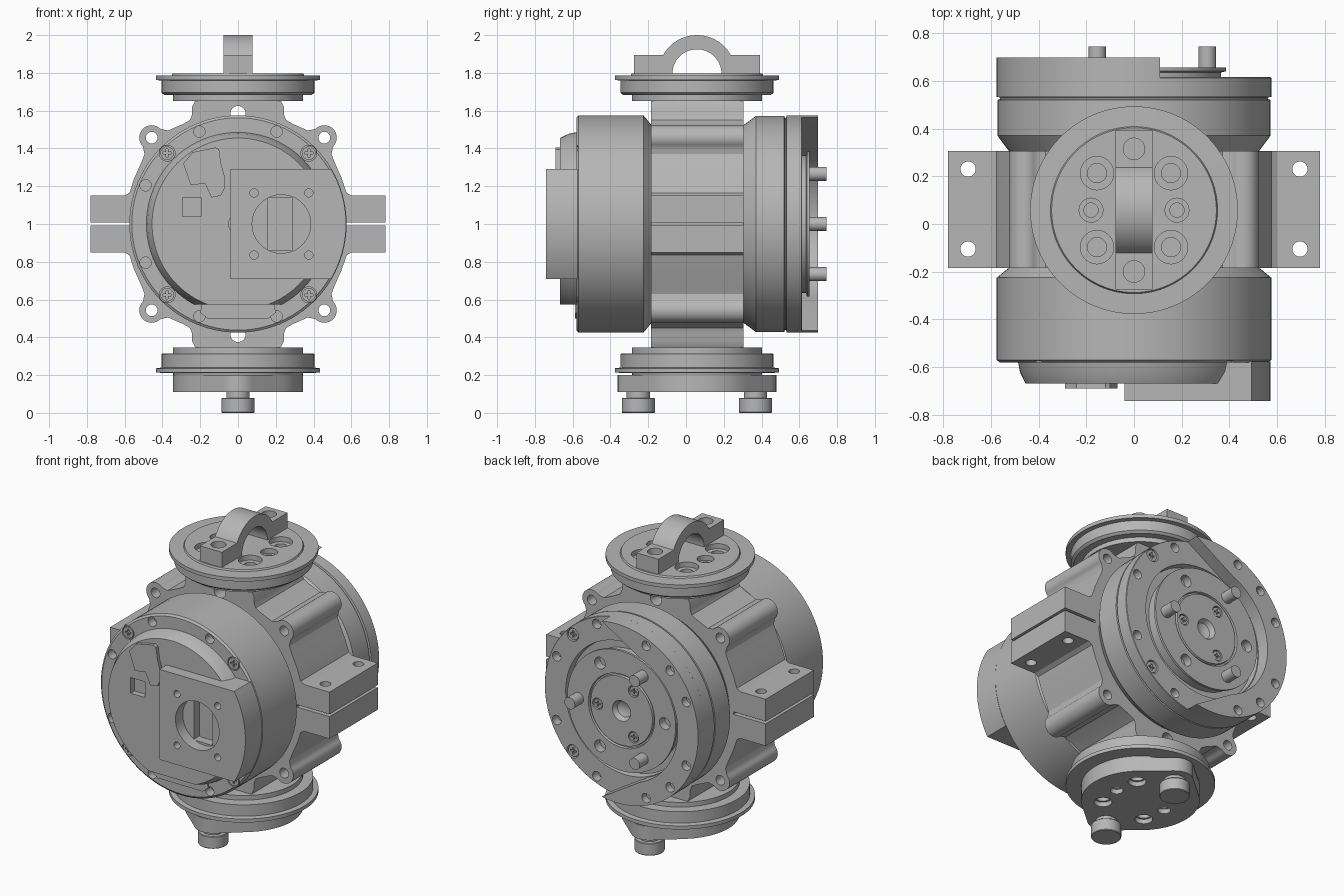
import bpy, bmesh, math
from mathutils import Vector, geometry

cube = bpy.data.objects.get("Cube")
if cube:
    bpy.data.objects.remove(cube)

grey = bpy.data.materials.new("metal grey")
grey.use_nodes = True
COLOR = (0.47, 0.47, 0.47, 1)
grey.diffuse_color = COLOR
grey.node_tree.nodes["Principled BSDF"].inputs["Base Color"].default_value = COLOR

YC = 0.058   # y of the vertical axis
ZC = 1.0     # z of the main axis


def place(u, v, t, axis):
    return {"x": (t, u, v), "y": (u, t, v), "z": (u, v, t)}[axis]


def arc(cx, cy, r, a0, a1, n):
    return [(cx + r * math.cos(math.radians(a0 + (a1 - a0) * i / n)),
             cy + r * math.sin(math.radians(a0 + (a1 - a0) * i / n))) for i in range(n + 1)]


def circle(cx, cy, r, n=32):
    return arc(cx, cy, r, 0, 360, n)[:-1]


def rect(x0, x1, y0, y1):
    return [(x0, y0), (x1, y0), (x1, y1), (x0, y1)]


def finish(bm, name):
    bmesh.ops.recalc_face_normals(bm, faces=bm.faces)
    me = bpy.data.meshes.new(name)
    bm.to_mesh(me)
    bm.free()
    me.materials.append(grey)
    ob = bpy.data.objects.new(name, me)
    bpy.context.collection.objects.link(ob)
    return ob


def solid(name, prisms):
    """One object from prisms: (outline, axis, start, end)."""
    bm = bmesh.new()
    for pts, axis, a, b in prisms:
        lo = [bm.verts.new(place(u, v, a, axis)) for u, v in pts]
        hi = [bm.verts.new(place(u, v, b, axis)) for u, v in pts]
        bm.faces.new(lo)
        bm.faces.new(hi[::-1])
        for i in range(len(pts)):
            j = (i + 1) % len(pts)
            bm.faces.new((lo[i], hi[i], hi[j], lo[j]))
    return finish(bm, name)


def lathe(name, profile, axis, cu, cv, n=96):
    """Revolve (radius, position) points, capping both ends."""
    bm = bmesh.new()
    rings = [[bm.verts.new(place(u, v, t, axis)) for u, v in circle(cu, cv, r, n)]
             for r, t in profile]
    for p, q in zip(rings, rings[1:]):
        for i in range(n):
            j = (i + 1) % n
            bm.faces.new((p[i], q[i], q[j], p[j]))
    bm.faces.new(rings[0])
    bm.faces.new(rings[-1][::-1])
    return finish(bm, name)


def cut(ob, prisms):
    cutter = solid("cutter", prisms)
    cutter.hide_render = True
    mod = ob.modifiers.new("cut", "BOOLEAN")
    mod.operation, mod.solver, mod.use_self, mod.object = "DIFFERENCE", "EXACT", True, cutter
    bpy.context.view_layer.update()
    bpy.context.view_layer.objects.active = ob
    bpy.ops.object.modifier_apply(modifier=mod.name)
    bpy.data.objects.remove(cutter)


def polar(r, deg):
    return r * math.cos(math.radians(deg)), ZC + r * math.sin(math.radians(deg))


def screw_heads(name, centers, r, y0, y1):
    """Round heads whose outer face at y1 carries a cross slot."""
    heads = solid(name, [(circle(x, z, r, 24), "y", y0, y1) for x, z in centers])
    depth = 0.4 * (y1 - y0)
    cut(heads, [(rect(x - w, x + w, z - h, z + h), "y", y1 - depth, y1 + depth)
                for x, z in centers for w, h in ((0.6 * r, 0.15 * r), (0.15 * r, 0.6 * r))])


# Clamp body: one quarter outline, mirrored twice, extruded along y
quarter = [(0.55, 0.008), (0.78, 0.008), (0.78, 0.15), (0.6, 0.15), (0.575, 0.165),
           (0.55, 0.24), (0.51, 0.33), (0.495, 0.37), (0.5, 0.395)]
quarter += arc(0.457, 0.457, 0.066, -45, 135, 16)
quarter += [(0.395, 0.5), (0.37, 0.495), (0.29, 0.53), (0.255, 0.55), (0.243, 0.58),
            (0.243, 0.62), (0.225, 0.655)]
half = quarter + [(-x, z) for x, z in reversed(quarter)]
outline = half + [(x, -z) for x, z in reversed(half)]
body = solid("clamp_body", [([(x, ZC + z) for x, z in outline], "y", -0.185, 0.305)])
holes = [(circle(sx * 0.457, ZC + sz * 0.457, 0.031), "y", -0.3, 0.4)
         for sx in (-1, 1) for sz in (-1, 1)]
holes += [(circle(0, ZC + s * 0.585, 0.04), "y", -0.3, 0.4) for s in (-1, 1)]
holes += [(circle(s * 0.695, y, 0.032), "z", 0.7, 1.3) for s in (-1, 1) for y in (0.23, -0.105)]
cut(body, holes)

# Bolt circle shared by both housings
BOLTS = [polar(0.53, q + a) for q in (0, 90, 180, 270) for a in (22.7, 67.3)]
SCREWS = [polar(0.53, q + 45) for q in (0, 90, 180, 270)]

# Front housing with screws
front = lathe("front_housing", [(0.562, -0.58), (0.575, -0.57), (0.575, -0.225),
                                (0.52, -0.18)], "y", 0, ZC)
cut(front, [(circle(x, z, 0.03, 24), "y", -0.7, -0.52) for x, z in BOLTS]
    + [(circle(x, z, 0.042, 24), "y", -0.7, -0.56) for x, z in SCREWS])
screw_heads("front_screws", SCREWS, 0.036, -0.55, -0.58)

# Front cover, flattened at the bottom
cover = lathe("front_cover", [(0.487, -0.57), (0.478, -0.62), (0.455, -0.668)], "y", 0, ZC)
cut(cover, [(rect(-0.5, 0.5, 0.4, 0.575), "y", -0.8, -0.5),
            (rect(-0.295, -0.195, 1.04, 1.14), "y", -0.8, -0.63),
            (circle(0, ZC, 0.05), "y", -0.8, -0.63),
            (rect(0.155, 0.285, 0.86, 1.14), "y", -0.8, -0.61)])
solid("cover_foot_plate", [([(-0.19, 0.58), (-0.2, 0.53), (-0.16, 0.5), (0.16, 0.5),
                             (0.2, 0.53), (0.19, 0.58)], "y", -0.588, -0.57)])
solid("cover_tab", [([(-0.29, 1.32), (-0.24, 1.38), (-0.12, 1.405), (-0.1, 1.395),
                      (-0.09, 1.32), (-0.07, 1.25), (-0.07, 1.19), (-0.09, 1.15),
                      (-0.14, 1.14), (-0.175, 1.215), (-0.25, 1.205)], "y", -0.69, -0.66)])

# Connector block whose outer side follows the housing
block = solid("connector_block", [([(-0.04, 1.29), (-0.04, 0.71)]
                                   + arc(0, ZC, 0.572, -30.5, 30.5, 20), "y", -0.742, -0.575)])
cut(block, [(circle(0.23, ZC, 0.155, 48), "y", -0.8, -0.6)]
    + [(circle(0.23 + sx * 0.145, ZC + sz * 0.165, 0.022, 20), "y", -0.8, -0.69)
       for sx in (-1, 1) for sz in (-1, 1)])

# Rear housing with recessed centre
rear = lathe("rear_housing", [(0.52, 0.3), (0.572, 0.37), (0.572, 0.52), (0.562, 0.523),
                              (0.562, 0.53), (0.575, 0.533), (0.575, 0.612), (0.572, 0.615),
                              (0.425, 0.615), (0.42, 0.57)], "y", 0, ZC)
cut(rear, [(circle(x, z, 0.03, 24), "y", 0.56, 0.8) for x, z in BOLTS]
    + [(circle(x, z, 0.042, 24), "y", 0.59, 0.8) for x, z in SCREWS])
screw_heads("rear_screws", [s for s in SCREWS if s[0] > 0], 0.036, 0.57, 0.608)

# Raised rear crescent covering the -x side, with slanted ends
crescent = solid("rear_crescent", [(arc(0, ZC, 0.575, 79, 281, 56)
                                    + arc(0, ZC, 0.43, 248, 112, 40), "y", 0.61, 0.698)])
cut(crescent, [(circle(x, z, 0.03, 24), "y", 0.65, 0.8) for x, z in BOLTS + SCREWS if x < 0])

# Output disc, its pins and screws
disc = lathe("output_disc", [(0.365, 0.56), (0.365, 0.635), (0.385, 0.64), (0.385, 0.655),
                             (0.235, 0.655), (0.232, 0.64), (0.223, 0.64), (0.22, 0.655),
                             (0.065, 0.655), (0.05, 0.625), (0.02, 0.61)], "y", 0, ZC)
inner = [polar(0.17, a) for a in (0, 120, 240)]
cut(disc, [(circle(*polar(0.307, a), 0.038, 24), "y", 0.6, 0.8) for a in (60, 180, 300)]
    + [(circle(x, z, 0.036, 24), "y", 0.63, 0.8) for x, z in inner])
screw_heads("disc_screws", inner, 0.03, 0.62, 0.65)
solid("output_pins", [(circle(*polar(0.307, a), 0.037), "y", 0.6, 0.743) for a in (0, 120, 240)])

# Top and bottom flange discs
PLATE_HOLES = [(sx * 0.155, YC + sy * 0.155, 0.07, 0.04) for sx in (-1, 1) for sy in (-1, 1)]
PLATE_HOLES += [(s * 0.18, YC, 0.05, 0.03) for s in (-1, 1)]
top = lathe("top_flange", [(0.345, 1.652), (0.345, 1.682), (0.39, 1.682), (0.405, 1.695),
                           (0.405, 1.76), (0.435, 1.762), (0.435, 1.785), (0.35, 1.787),
                           (0.345, 1.797)], "z", 0, YC)
cut(top, [(circle(x, y, r, 28), "z", 1.765, 1.9) for x, y, r, _ in PLATE_HOLES]
    + [(circle(x, y, r, 28), "z", 1.71, 1.9) for x, y, _, r in PLATE_HOLES])
lathe("bottom_flange", [(0.345, 0.345), (0.345, 0.315), (0.405, 0.313), (0.405, 0.24),
                        (0.435, 0.236), (0.435, 0.213), (0.345, 0.211), (0.34, 0.19)],
      "z", 0, YC)

# Lifting strap: two drilled tabs joined by an arch
strap = solid("lifting_strap", [([(-0.275, 1.795), (-0.275, 1.895), (YC - 0.179, 1.895)]
                                 + arc(YC, 1.795, 0.205, 150, 30, 28)
                                 + [(YC + 0.179, 1.895), (0.392, 1.895), (0.392, 1.795)]
                                 + arc(YC, 1.795, 0.13, 0, 180, 28), "x", -0.078, 0.078)])
cut(strap, [(circle(0, YC + s * 0.257, 0.045, 28), "z", 1.83, 2.1) for s in (-1, 1)])

# Base plate: hull of a disc and two end lobes
pts = circle(0, YC, 0.345, 64) + circle(0, YC - 0.31, 0.11) + circle(0, YC + 0.31, 0.11)
hull = [pts[i] for i in geometry.convex_hull_2d([Vector(p) for p in pts])]
base = solid("base_plate", [(hull, "z", 0.11, 0.2)])
cut(base, [(circle(x, y, r * 0.75, 28), "z", 0.05, 0.14) for x, y, r, _ in PLATE_HOLES]
    + [(circle(x, y, r, 28), "z", 0.05, 0.18) for x, y, _, r in PLATE_HOLES])

# Feet
for s, side in ((-1, "front"), (1, "rear")):
    lathe(side + "_foot", [(0.085, 0), (0.088, 0.004), (0.088, 0.075), (0.085, 0.079),
                           (0.062, 0.079), (0.062, 0.115)], "z", 0, YC + s * 0.31, 40)

# Smooth round walls, keep machined edges sharp
bpy.ops.object.select_all(action="DESELECT")
for ob in bpy.context.scene.objects:
    if ob.type == "MESH" and ob.data.materials and ob.data.materials[0] == grey:
        ob.select_set(True)
        bpy.context.view_layer.objects.active = ob
bpy.ops.object.shade_smooth_by_angle(angle=math.radians(30))
